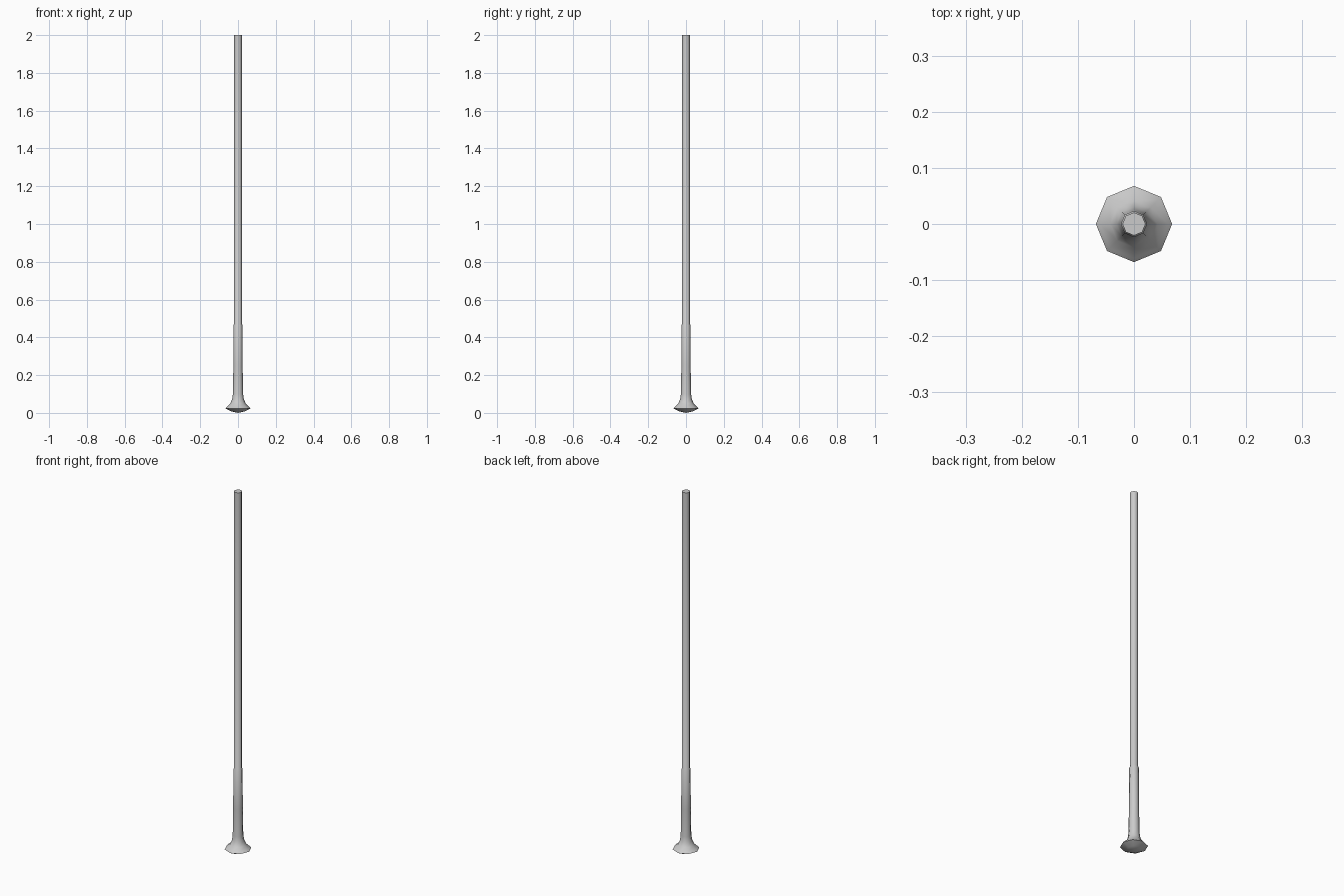
import bpy, bmesh
from math import cos, sin, pi

if "Cube" in bpy.data.objects:
    bpy.data.objects.remove(bpy.data.objects["Cube"])

SIDES = 8


def lathe(name, profile):
    """Revolve (radius, z) points around z; a radius of 0 becomes a pole."""
    bm = bmesh.new()
    rings = []
    for r, z in profile:
        if r == 0:
            rings.append([bm.verts.new((0, 0, z))] * SIDES)
        else:
            rings.append([bm.verts.new((r * cos(2 * pi * i / SIDES), r * sin(2 * pi * i / SIDES), z))
                          for i in range(SIDES)])
    for a, b in zip(rings, rings[1:]):
        for i in range(SIDES):
            j = (i + 1) % SIDES
            bm.faces.new(list(dict.fromkeys((a[i], a[j], b[j], b[i]))))
    bmesh.ops.recalc_face_normals(bm, faces=bm.faces)
    mesh = bpy.data.meshes.new(name)
    bm.to_mesh(mesh)
    bm.free()
    obj = bpy.data.objects.new(name, mesh)
    bpy.context.collection.objects.link(obj)
    bpy.context.view_layer.objects.active = obj
    obj.select_set(True)
    bpy.ops.object.shade_smooth_by_angle(angle=pi / 3.5)
    obj.select_set(False)
    return obj


# Slim pole with a thicker lower grip and a flared, rounded foot
lathe("pole", [
    (0, 0), (0.035, 0.008), (0.068, 0.024), (0.061, 0.031),
    (0.042, 0.048), (0.031, 0.072), (0.027, 0.1), (0.0245, 0.25),
    (0.0235, 0.465), (0.0205, 0.47), (0.0205, 2.0), (0, 2.0),
])
